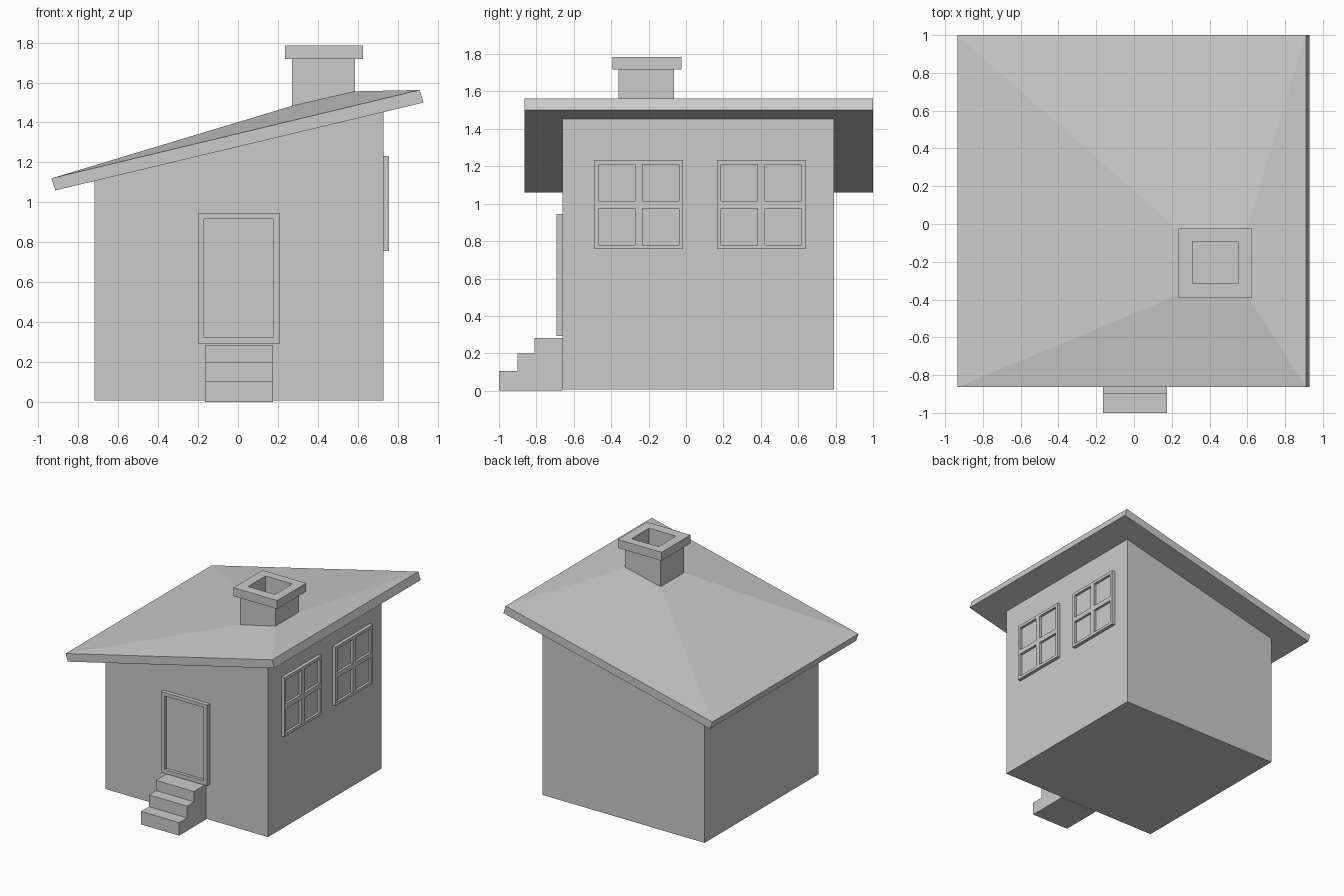
import bpy, bmesh

if "Cube" in bpy.data.objects:
    bpy.data.objects.remove(bpy.data.objects["Cube"])


def make(name, verts, faces):
    me = bpy.data.meshes.new(name)
    me.from_pydata(verts, [], faces)
    bm = bmesh.new()
    bm.from_mesh(me)
    bmesh.ops.recalc_face_normals(bm, faces=bm.faces)
    bm.to_mesh(me)
    bm.free()
    ob = bpy.data.objects.new(name, me)
    bpy.context.collection.objects.link(ob)
    return ob


def prism(name, profile, place, a, b):
    """Extrude a 2D profile from a to b; place(u, v, w) gives the 3D point."""
    n = len(profile)
    verts = [place(u, v, w) for w in (a, b) for u, v in profile]
    faces = [list(range(n)), list(range(n, 2 * n))]
    faces += [[i, (i + 1) % n, n + (i + 1) % n, n + i] for i in range(n)]
    return make(name, verts, faces)


def rect(x0, x1, y0, y1):
    return [(x0, y0), (x1, y0), (x1, y1), (x0, y1)]


def bridge(a, b, n=4):
    return [[a + i, a + (i + 1) % n, b + (i + 1) % n, b + i] for i in range(n)]


# Body with slanted top
prism("house_body", [(-0.72, 0.007), (0.73, 0.007), (0.73, 1.453), (-0.72, 1.107)],
      lambda u, v, w: (u, w, v), -0.66, 0.79)

# Front steps
prism("front_steps", [(-0.66, 0), (-1, 0), (-1, 0.105), (-0.9, 0.105), (-0.9, 0.2),
                      (-0.81, 0.2), (-0.81, 0.283), (-0.66, 0.283)],
      lambda u, v, w: (w, u, v), -0.165, 0.175)

# Roof slab, its top rising to the chimney, which grows out of it
rings = [
    [(-0.915, -0.863, 1.06), (0.93, -0.863, 1.5), (0.93, 1, 1.5), (-0.915, 1, 1.06)],
    [(-0.935, -0.863, 1.12), (0.91, -0.863, 1.563), (0.91, 1, 1.563), (-0.935, 1, 1.12)],
]
base = rect(0.27, 0.587, -0.36, -0.063)
cap = rect(0.235, 0.625, -0.393, -0.023)
hole = rect(0.31, 0.55, -0.315, -0.092)
rings.append([(x, y, 1.483 if x < 0.4 else 1.556) for x, y in base])
for outline, z in ((base, 1.717), (cap, 1.717), (cap, 1.785), (hole, 1.785), (hole, 1.6)):
    rings.append([(x, y, z) for x, y in outline])
faces = [[0, 1, 2, 3]]
for r in range(len(rings) - 1):
    faces += bridge(4 * r, 4 * r + 4)
faces.append([4 * len(rings) - 4 + i for i in range(4)])
make("roof_and_chimney", [v for ring in rings for v in ring], faces)


def panel(name, outer, panes, place, wall, front, recess):
    """Framed panel: bars around rectangular panes, with a recessed backing."""
    us = sorted({outer[0], outer[1]} | {p[k] for p in panes for k in (0, 1)})
    vs = sorted({outer[2], outer[3]} | {p[k] for p in panes for k in (2, 3)})
    bm = bmesh.new()
    grid = [[bm.verts.new(place(u, v, front)) for v in vs] for u in us]
    for i in range(len(us) - 1):
        for j in range(len(vs) - 1):
            if i % 2 == 0 or j % 2 == 0:
                bm.faces.new([grid[i][j], grid[i + 1][j],
                              grid[i + 1][j + 1], grid[i][j + 1]])
    ext = bmesh.ops.extrude_face_region(bm, geom=bm.faces[:], use_keep_orig=True)
    shift = place(0, 0, wall - front)
    bmesh.ops.translate(bm, vec=shift,
                        verts=[g for g in ext["geom"] if isinstance(g, bmesh.types.BMVert)])
    for p in panes:
        bm.faces.new([bm.verts.new(place(u, v, recess)) for u, v in rect(*p)])
    bmesh.ops.recalc_face_normals(bm, faces=bm.faces)
    me = bpy.data.meshes.new(name)
    bm.to_mesh(me)
    bm.free()
    bpy.context.collection.objects.link(bpy.data.objects.new(name, me))


# Door on the front wall
panel("door", (-0.2, 0.21, 0.293, 0.945), [(-0.17, 0.178, 0.325, 0.917)],
      lambda u, v, w: (u, w, v), -0.66, -0.693, -0.668)

# Two four-pane windows on the right wall
for name, y in (("window_front", -0.49), ("window_back", 0.165)):
    spans = ((0.023, 0.218), (0.257, 0.452))
    panes = [(y + a, y + b, 0.757 + c, 0.757 + d) for a, b in spans for c, d in spans]
    panel(name, (y, y + 0.475, 0.757, 1.233), panes,
          lambda u, v, w: (w, u, v), 0.73, 0.757, 0.737)
